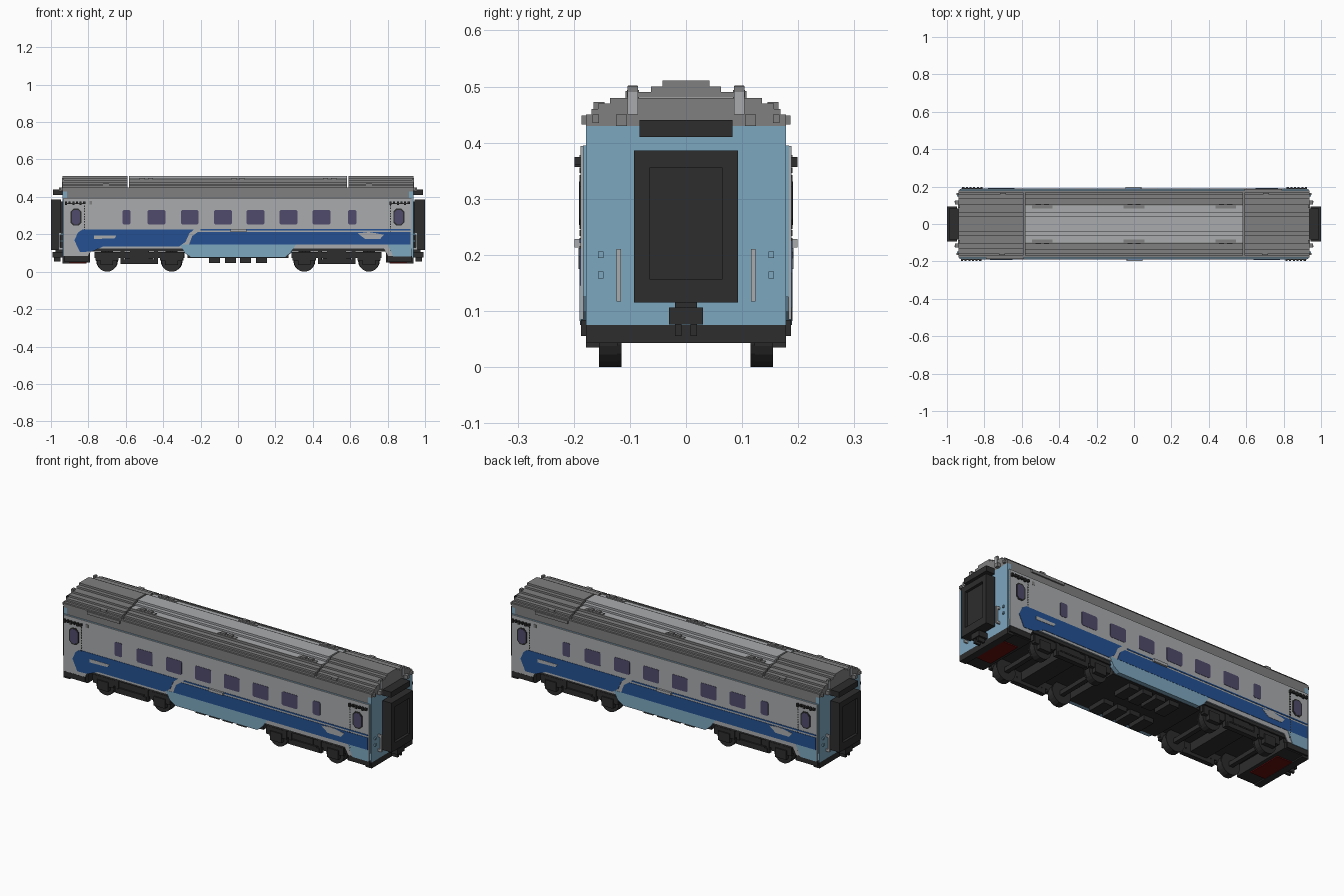
import bpy, bmesh, math
from mathutils import Matrix, Vector

cube = bpy.data.objects.get("Cube")
if cube:
    bpy.data.objects.remove(cube, do_unlink=True)


def material(name, rgb):
    m = bpy.data.materials.new(name)
    m.use_nodes = True
    m.diffuse_color = (*rgb, 1)
    m.node_tree.nodes["Principled BSDF"].inputs["Base Color"].default_value = (*rgb, 1)
    return m


LIGHT = material("light grey", (0.40, 0.41, 0.42))
GREY = material("dark grey", (0.215, 0.215, 0.215))
SKY = material("light blue", (0.205, 0.385, 0.52))
BLUE = material("deep blue", (0.018, 0.083, 0.29))
BLACK = material("black", (0.026, 0.026, 0.026))
GLASS = material("purple glass", (0.08, 0.07, 0.15))
RED = material("dark red", (0.13, 0.004, 0.004))

HALF_TURN = Matrix.Rotation(math.pi, 4, 'Z')


def finish(name, bm, mat, turn):
    # the coach is the same after half a turn, so one side makes both
    if turn:
        geo = bmesh.ops.duplicate(bm, geom=bm.verts[:] + bm.edges[:] + bm.faces[:])["geom"]
        bmesh.ops.transform(bm, matrix=HALF_TURN,
                            verts=[g for g in geo if isinstance(g, bmesh.types.BMVert)])
    bmesh.ops.recalc_face_normals(bm, faces=bm.faces[:])
    me = bpy.data.meshes.new(name)
    bm.to_mesh(me)
    bm.free()
    me.materials.append(mat)
    ob = bpy.data.objects.new(name, me)
    bpy.context.collection.objects.link(ob)
    return ob


def boxes(name, mat, items, turn=True):
    """Each item is x0, x1, y0, y1, z0, z1."""
    bm = bmesh.new()
    for x0, x1, y0, y1, z0, z1 in items:
        m = Matrix.Translation(((x0 + x1) / 2, (y0 + y1) / 2, (z0 + z1) / 2)) @ \
            Matrix.Diagonal((x1 - x0, y1 - y0, z1 - z0, 1))
        bmesh.ops.create_cube(bm, size=1, matrix=m)
    return finish(name, bm, mat, turn)


def plates(name, mat, outlines, y0, y1):
    """Extrude outlines in x and z through y0 to y1, on both sides."""
    bm = bmesh.new()
    for pts in outlines:
        f = bm.faces.new([bm.verts.new((x, y0, z)) for x, z in pts])
        ext = bmesh.ops.extrude_face_region(bm, geom=[f])["geom"]
        bmesh.ops.translate(bm, vec=Vector((0, y1 - y0, 0)),
                            verts=[g for g in ext if isinstance(g, bmesh.types.BMVert)])
    return finish(name, bm, mat, True)


def rounded(cx, cz, w, h, c):
    a, b = w / 2, h / 2
    return [(cx + sx, cz + sz) for sx, sz in
            ((-a + c, -b), (a - c, -b), (a, -b + c), (a, b - c),
             (a - c, b), (-a + c, b), (-a, b - c), (-a, -b + c))]


# Body shell and end walls
boxes("body_core", SKY, [(-.93, .93, -.176, .176, .125, .40)], False)
boxes("end_wall", SKY, [(.915, .938, -.178, .178, .075, .43)])
boxes("side_backing", SKY, [(-.932, .932, -.184, -.17, .125, .395)])
plates("side_panel", LIGHT, [[(-.932, .085), (-.80, .085), (-.78, .122), (.78, .122),
                              (.80, .085), (.928, .085), (.928, .394), (-.932, .394)]], -.188, -.183)
boxes("cantrail", GREY, [(-.915, .915, -.178, .178, .395, .43)], False)

# Blue livery, skirt and pale patches
plates("livery_blue", BLUE, [
    [(-.875, .168), (-.855, .21), (-.83, .226), (-.235, .226), (-.26, .205), (-.28, .16),
     (-.315, .135), (-.72, .135), (-.78, .108), (-.845, .105)],
    [(-.262, .145), (-.245, .19), (-.215, .212), (.922, .212), (.922, .145)],
    [(-.20, .221), (.922, .221), (.922, .228), (-.20, .228)]], -.190, -.187)
plates("side_skirt", SKY, [[(-.31, .145), (.31, .145), (.28, .10), (.25, .075),
                            (-.25, .075), (-.285, .10)]], -.189, -.165)
plates("corner_panel", SKY, [[(.80, .145), (.926, .145), (.926, .082), (.83, .082)]], -.190, -.187)
plates("livery_patch", LIGHT, [
    [(.64, .205), (.70, .212), (.78, .198), (.76, .175), (.68, .175)],
    [(-.77, .175), (-.66, .178), (-.65, .194), (-.77, .194)]], -.1915, -.189)
boxes("side_handle", LIGHT, [(-.04, .045, -.199, -.187, .213, .228)])

# Passenger windows and door windows
centres = [(-.596, .045), (-.436, .096), (-.258, .096), (-.08, .096),
           (.094, .096), (.27, .096), (.447, .096), (.61, .045)]
plates("window", GLASS, [rounded(x, .291, w, .076, .006) for x, w in centres], -.1895, -.187)
plates("door_window_frame", BLACK, [rounded(x, .292, .058, .092, .016) for x in (-.866, .86)],
       -.1895, -.187)
plates("door_window", GLASS, [rounded(x, .292, .044, .078, .012) for x in (-.866, .86)],
       -.191, -.188)

# Dotted door outlines and the rows of door clips
dots, clips = [], []
for x in (-.82, .815):
    low = .22 if x < 0 else .11
    z = low
    while z < .35:
        dots.append((x - .003, x + .003, -.190, -.187, z, z + .008))
        z += .014
for start in (-.925, .81):
    clips.append((start, start + .11, -.193, -.187, .362, .368))
    for i in range(6):
        x = start + i * .0195
        clips.append((x, x + .011, -.199, -.187, .357 + .004 * (i % 2), .374))
boxes("door_outline", BLACK, dots)
boxes("door_clips", BLACK, clips)
boxes("side_marker", GREY, [(-.795, -.78, -.1895, -.187, .36, .378)])

# Stepped roof: half width, bottom and top of each layer
steps = [(.168, .45, .46), (.157, .46, .47), (.135, .47, .48), (.105, .48, .49),
         (.0625, .49, .50), (.042, .50, .511)]
boxes("roof_base", GREY, [(-.938, .938, -.178, .178, .43, .45)], False)
boxes("roof_end", GREY, [(.592, .938, -w, w, a, b) for w, a, b in steps])
boxes("roof_middle", GREY, [(-.583, .583, -w, w, a, b) for w, a, b in steps[:3]], False)
boxes("roof_walkway", LIGHT, [(-.583, .583, -w, w, a, b) for w, a, b in steps[3:]], False)
boxes("walkway_edge", GREY, [(-.583, .583, -.108, -.100, .48, .492)])
bracket = []
for x in (-.49, 0, .49):
    bracket.append((x - .055, x + .055, -.105, -.084, .48, .494))
    bracket += [(x + d - .014, x + d + .014, -.103, -.086, .49, .502) for d in (-.022, .022)]
boxes("roof_bracket", GREY, bracket)
boxes("roof_clip", GREY, [(x - .016, x + .016, -.165, -.145, .45, .472) for x in (-.705, .70)])
boxes("roof_vent", GREY, [(-.79, -.59, -.186, -.17, .432, .448)])
boxes("roof_end_tab", GREY, [(.93, .957, s * .115 - .01, s * .115 + .01, .43, .45) for s in (-1, 1)]
      + [(.93, .95, s * .161 - .006, s * .161 + .006, .435, .45) for s in (-1, 1)])
boxes("roof_end_lamp", LIGHT, [(.93, .942, s * .095 - .0095, s * .095 + .0095, .45, .49)
                               for s in (-1, 1)])
boxes("roof_end_cap", GREY, [(.93, .942, s * .095 - .0095, s * .095 + .0095, .49, .501)
                             for s in (-1, 1)])

# Gangway, hood and coupler at each end
boxes("gangway_bellows", BLACK, [(.93, .985, -.08, .08, .125, .375)])
boxes("gangway_frame", BLACK, [
    (.945, 1.0, -.093, -.065, .115, .386), (.945, 1.0, .065, .093, .115, .386),
    (.945, 1.0, -.066, .066, .355, .386), (.945, 1.0, -.066, .066, .115, .157)])
boxes("gangway_hood", BLACK, [(.93, .99, -.083, .083, .41, .44)])
boxes("coupler", BLACK, [(.90, .975, -.02, .02, .09, .118), (.90, .992, -.03, .03, .076, .106),
                         (.95, .985, -.02, -.008, .055, .08), (.95, .985, .008, .02, .055, .08)])

# End handrails and sockets
rails, sockets = [], []
for s in (-1, 1):
    y = s * .12
    rails += [(.952, .96, y - .004, y + .004, .117, .21), (.935, .96, y - .004, y + .004, .117, .13),
              (.935, .96, y - .004, y + .004, .197, .21)]
    sockets += [(.935, .946, s * .152 - .005, s * .152 + .005, z - .006, z + .006)
                for z in (.164, .20)]
boxes("end_handrail", LIGHT, rails)
boxes("end_socket", SKY, sockets)

# Underframe, end steps and equipment boxes
boxes("underframe", BLACK, [(-.93, .93, -.176, .176, .108, .13),
                            (-.27, .27, -.165, .165, .072, .11)], False)
boxes("end_step", BLACK, [(.79, .935, -.178, .178, .05, .085),
                          (.80, .93, -.187, -.15, .055, .084), (.80, .93, .15, .187, .055, .084),
                          (.79, .90, -.17, .17, .08, .11)])
boxes("end_sill", BLACK, [(.90, .938, -.178, .178, .043, .075)])
boxes("under_plate", RED, [(.81, .90, -.10, .10, .044, .052)])
boxes("equipment_box", BLACK, [(x - .03, x + .03, -.15, -.04, .047, .075)
                               for x in (-.125, -.04, .04, .125)])

# Bogies: frames, axle boxes, springs and wheels
frames = []
for c in (-.528, .527):
    frames += [(c - .24, c + .24, -.168, -.150, .072, .105), (c - .09, c + .09, -.176, -.15, .042, .066),
               (c - .05, c + .05, -.17, .0, .06, .11), (c - .075, c + .075, -.178, -.15, .066, .073),
               (c - .10, c - .08, -.172, -.15, .04, .11), (c + .08, c + .10, -.172, -.15, .04, .11)]
    for d in (-.173, .173):
        x = c + d
        frames += [(x - .034, x + .034, -.178, -.150, .035, .085), (x - .062, x + .062, -.172, -.15, .06, .105),
                   (x - .012, x + .012, -.115, 0, .043, .067)]
boxes("bogie_frame", BLACK, frames)
bm = bmesh.new()
for x in (-.70, -.355, .354, .70):
    for y, r, depth in ((-.138, .054, .034), (-.119, .058, .008)):
        bmesh.ops.create_cone(bm, cap_ends=True, segments=20, radius1=r, radius2=r, depth=depth,
                              matrix=Matrix.Translation((x, y, .054 if r < .055 else .0585)) @
                              Matrix.Rotation(math.pi / 2, 4, 'X'))
finish("wheel", bm, BLACK, True)
